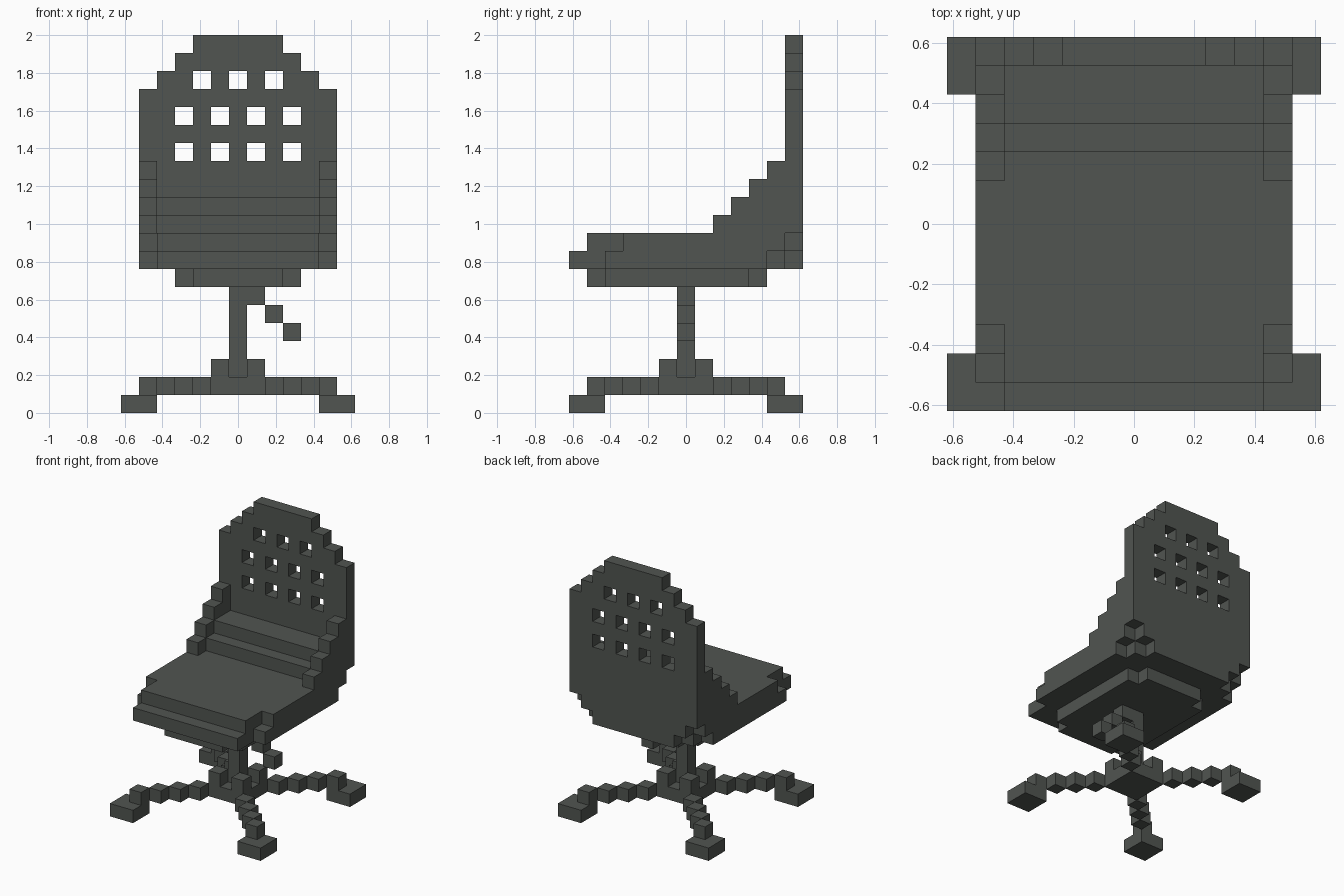
import bpy
import bmesh
from mathutils import Vector

cube = bpy.data.objects.get("Cube")
if cube:
    bpy.data.objects.remove(cube, do_unlink=True)

UNIT = 2 / 21  # the chair is 21 blocks tall

grey = bpy.data.materials.new("charcoal grey")
grey.use_nodes = True
colour = (0.082, 0.09, 0.082, 1)
grey.diffuse_color = colour
grey.node_tree.nodes["Principled BSDF"].inputs["Base Color"].default_value = colour

# Two sides of a block face, perpendicular to each axis direction
AXES = [Vector(a) for a in ((1, 0, 0), (0, 1, 0), (0, 0, 1))]


def span(a, b):
    return range(a, b + 1)


def box(xs, ys, zs):
    return {(x, y, z) for x in xs for y in ys for z in zs}


def build(name, blocks):
    """Make one blocky part, keeping only the faces on its outside."""
    bm = bmesh.new()
    for block in blocks:
        centre = Vector(block) + Vector((0, 0, 0.5))
        for i in range(3):
            for sign in (-1, 1):
                normal = AXES[i] * sign
                if tuple(int(c) for c in Vector(block) + normal) in blocks:
                    continue
                u, v = AXES[(i + 1) % 3] * sign, AXES[(i + 2) % 3]
                corners = (-u - v, u - v, u + v, v - u)
                bm.faces.new([bm.verts.new((centre + (normal + c) / 2) * UNIT)
                              for c in corners])
    bmesh.ops.remove_doubles(bm, verts=bm.verts, dist=UNIT / 100)
    mesh = bpy.data.meshes.new(name)
    bm.to_mesh(mesh)
    bm.free()
    mesh.materials.append(grey)
    bpy.context.collection.objects.link(bpy.data.objects.new(name, mesh))


# Backrest: stepped outline with three rows of square holes
backrest = set()
for z in span(8, 20):
    half = min(5, 22 - z, z - 5)
    backrest |= box(span(-half, half), [6], [z])
backrest -= box((-2, 0, 2), [6], [18])
backrest -= box((-3, -1, 1, 3), [6], (14, 16))
build("backrest", backrest)

# Seat cushion: two layers with notched corners
cushion = set()
for z in (8, 9):
    front = z - 14
    for y in span(front, 5):
        half = 4 if y < front + 2 or y > z - 4 else 5
        cushion |= box(span(-half, half), [y], [z])
build("seat_cushion", cushion)

# Lumbar steps between the stepped side bolsters
lumbar = set()
for z in (10, 11):
    lumbar |= box(span(-4, 4), span(z - 7, 5), [z])
build("lumbar_steps", lumbar)

for side, x in (("left", 5), ("right", -5)):
    bolster = set()
    for z in span(10, 13):
        bolster |= box([x], span(z - 8, 5), [z])
    build(side + "_bolster", bolster)

# Plate under the seat, with its corners removed
build("under_seat_plate",
      box(span(-3, 3), span(-4, 3), [7]) | box(span(-2, 2), span(-5, 4), [7]))

# Column and height lever
build("column", box([0], [0], span(2, 6)))
build("height_lever", {(i, 0, 7 - i) for i in span(1, 3)})

# Hub with four raised corners
build("hub", box(span(-1, 1), span(-1, 1), [1]) | box((-1, 1), (-1, 1), [2]))

# Diagonal legs and feet
for side, sx in (("left", 1), ("right", -1)):
    for end, sy in (("front", -1), ("back", 1)):
        build(f"{end}_{side}_leg", {(i * sx, i * sy, 1) for i in span(2, 5)})
        build(f"{end}_{side}_foot", box((5 * sx, 6 * sx), (5 * sy, 6 * sy), [0]))
